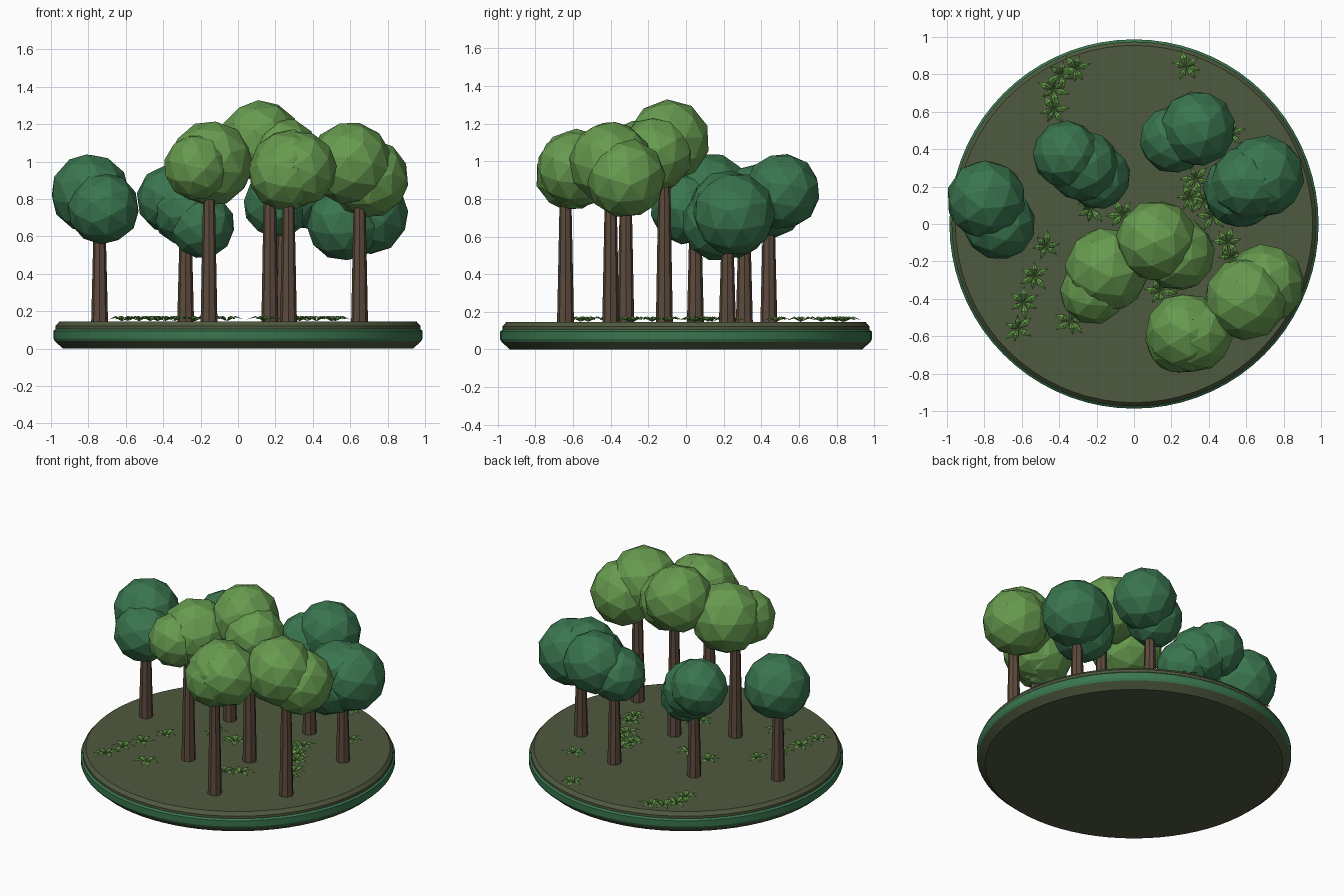
import bpy, bmesh, math, random
from mathutils import Matrix, Vector, Euler

if "Cube" in bpy.data.objects:
    bpy.data.objects.remove(bpy.data.objects["Cube"])

random.seed(4)


def material(name, rgb):
    m = bpy.data.materials.new(name)
    m.diffuse_color = (*rgb, 1)
    m.use_nodes = True
    m.node_tree.nodes["Principled BSDF"].inputs["Base Color"].default_value = m.diffuse_color
    return m


SOIL = material("olive soil", (0.078, 0.100, 0.049))
PINE = material("dark green", (0.042, 0.180, 0.078))
LEAF = material("light green", (0.135, 0.325, 0.078))
BARK = material("brown bark", (0.110, 0.070, 0.046))
FERN = material("fern green", (0.125, 0.325, 0.065))


def finish(bm, name, mats):
    mesh = bpy.data.meshes.new(name)
    bm.to_mesh(mesh)
    bm.free()
    for m in mats:
        mesh.materials.append(m)
    ob = bpy.data.objects.new(name, mesh)
    bpy.context.collection.objects.link(ob)
    return ob


# Round base: lathed profile with a green rim band
def make_base():
    profile = [(0.935, 0.0), (0.98, 0.04), (0.987, 0.055), (0.987, 0.095),
               (0.975, 0.105), (0.975, 0.122), (0.955, 0.145)]
    n = 72
    bm = bmesh.new()
    rings = [[bm.verts.new((r * math.cos(2 * math.pi * i / n),
                            r * math.sin(2 * math.pi * i / n), z)) for i in range(n)]
             for r, z in profile]
    for k in range(len(rings) - 1):
        for i in range(n):
            j = (i + 1) % n
            f = bm.faces.new((rings[k][i], rings[k][j], rings[k + 1][j], rings[k + 1][i]))
            f.material_index = 1 if 1 <= k <= 3 else 0
    bm.faces.new(rings[0][::-1])
    bm.faces.new(rings[-1])
    ob = finish(bm, "ground_base", [SOIL, PINE])
    bpy.context.view_layer.objects.active = ob
    ob.select_set(True)
    bpy.ops.object.shade_smooth_by_angle(angle=math.radians(20))
    ob.select_set(False)


# Tapered trunk from the ground up into the crown
def make_trunk(name, x, y, top):
    bm = bmesh.new()
    depth = top - 0.14
    bmesh.ops.create_cone(bm, cap_ends=True, segments=8, radius1=0.045, radius2=0.028,
                          depth=depth,
                          matrix=Matrix.Translation((x, y, 0.14 + depth / 2)))
    finish(bm, name, [BARK])


# Crown made of overlapping faceted balls
def make_crown(name, balls, mat):
    bm = bmesh.new()
    for x, y, z, r in balls:
        turn = Euler([random.uniform(0, 6.28) for _ in range(3)]).to_matrix().to_4x4()
        bmesh.ops.create_icosphere(bm, subdivisions=2, radius=r * 1.02,
                                   matrix=Matrix.Translation((x, y, z)) @ turn)
    finish(bm, name, [mat])


TREES = [
    # trunk x, y, crown colour, crown balls (x, y, z, radius)
    (0.17, -0.115, LEAF, [(0.12, -0.09, 1.11, 0.215), (0.235, -0.16, 1.04, 0.195)]),
    (0.65, -0.40, LEAF, [(0.60, -0.40, 0.99, 0.22), (0.70, -0.32, 0.91, 0.21)]),
    (-0.155, -0.32, LEAF, [(-0.145, -0.245, 0.99, 0.225), (-0.22, -0.36, 0.97, 0.175)]),
    (0.27, -0.64, LEAF, [(0.275, -0.58, 0.96, 0.21), (0.325, -0.59, 0.96, 0.20),
                         (0.25, -0.61, 0.93, 0.19)]),
    (-0.74, 0.05, PINE, [(-0.79, 0.13, 0.83, 0.21), (-0.72, 0.0, 0.75, 0.19)]),
    (-0.28, 0.31, PINE, [(-0.36, 0.37, 0.80, 0.18), (-0.27, 0.31, 0.74, 0.19),
                         (-0.195, 0.255, 0.66, 0.175)]),
    (0.24, 0.44, PINE, [(0.34, 0.51, 0.84, 0.20), (0.21, 0.45, 0.77, 0.178)]),
    (0.65, 0.22, PINE, [(0.69, 0.255, 0.72, 0.218), (0.57, 0.18, 0.67, 0.20),
                        (0.61, 0.22, 0.75, 0.20)]),
]

# Undergrowth plant centres
FERNS = [(-0.31, 0.83), (-0.39, 0.80), (-0.43, 0.72), (-0.43, 0.61), (0.28, 0.84),
         (-0.47, -0.12), (-0.53, -0.28), (-0.59, -0.42), (-0.62, -0.56), (-0.34, -0.52),
         (0.52, 0.48), (0.33, 0.24), (0.37, 0.12), (0.30, 0.14), (0.42, 0.04),
         (0.50, -0.10), (0.52, -0.18), (-0.23, 0.08), (-0.06, 0.05), (0.14, -0.36),
         (0.24, -0.30)]


# Small star of arched, pointed leaves
def make_ferns():
    bm = bmesh.new()
    for x, y in FERNS:
        spin = random.uniform(0, 6.28)
        for i in range(6):
            ang = spin + i * math.pi / 3 + random.uniform(-0.25, 0.25)
            size = random.uniform(0.07, 0.095)
            out = Vector((math.cos(ang), math.sin(ang), 0))
            side = Vector((-out.y, out.x, 0))

            def point(along, across, z):
                return bm.verts.new(Vector((x, y, z)) + out * along * size
                                    + side * across * size)
            root = point(0, 0, 0.147)
            left, right = point(0.5, 0.2, 0.168), point(0.5, -0.2, 0.168)
            mid = point(0.5, 0, 0.175)
            tip = point(1, 0, 0.157)
            for tri in ((root, mid, left), (root, right, mid),
                        (mid, tip, left), (right, tip, mid)):
                bm.faces.new(tri)
    finish(bm, "undergrowth", [FERN])


make_base()
for number, (tx, ty, mat, balls) in enumerate(TREES, 1):
    make_trunk(f"trunk_{number}", tx, ty, balls[0][2])
    make_crown(f"crown_{number}", balls, mat)
make_ferns()
